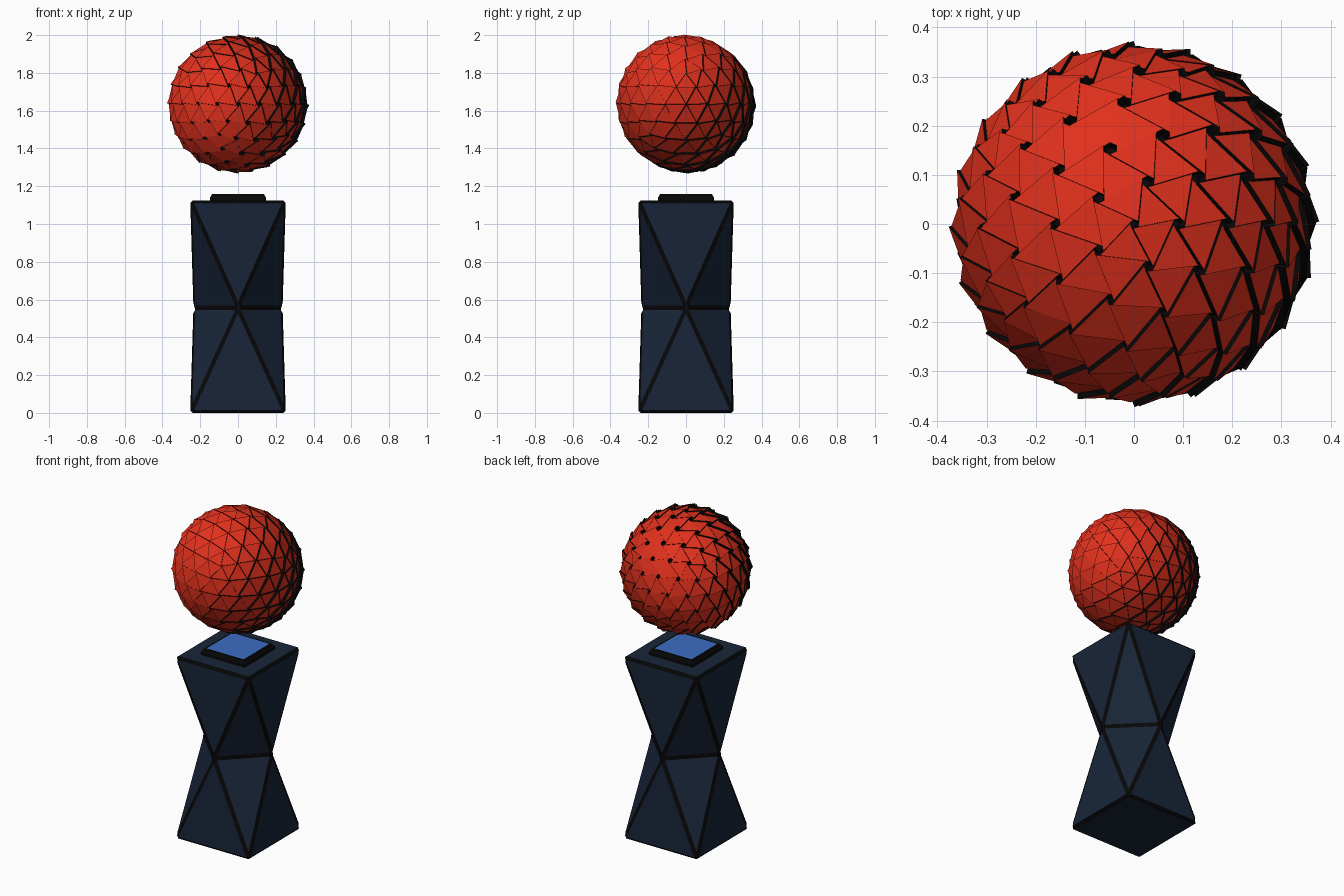
import bpy, bmesh
from math import cos, sin, pi, sqrt
from mathutils import Vector, Matrix

if "Cube" in bpy.data.objects:
    bpy.data.objects.remove(bpy.data.objects["Cube"])


def material(name, rgb):
    m = bpy.data.materials.new(name)
    m.diffuse_color = (*rgb, 1)
    m.use_nodes = True
    m.node_tree.nodes["Principled BSDF"].inputs["Base Color"].default_value = m.diffuse_color
    return m


RED = material("red", (0.75, 0.03, 0.012))
BLACK = material("black", (0.002, 0.002, 0.002))
NAVY = material("navy", (0.009, 0.018, 0.04))
BLUE = material("blue", (0.045, 0.15, 0.55))


def make_object(name, bm, mats):
    me = bpy.data.meshes.new(name)
    bm.to_mesh(me)
    bm.free()
    ob = bpy.data.objects.new(name, me)
    bpy.context.collection.objects.link(ob)
    for m in mats:
        me.materials.append(m)
    return ob


def ring(bm, radius, z, start):
    return [bm.verts.new((radius * cos(start + i * pi / 2),
                          radius * sin(start + i * pi / 2), z)) for i in range(4)]


# Pedestal: square, twisted square, square, with black chamfered edges
bm = bmesh.new()
low = ring(bm, 0.253 * sqrt(2), 0, pi / 4)
mid = ring(bm, 0.236, 0.557, 0)
top = ring(bm, 0.253 * sqrt(2), 1.125, pi / 4)
for i in range(4):
    j = (i + 1) % 4
    for end in (low, top):
        bm.faces.new((mid[i], mid[j], end[i]))
        bm.faces.new((end[i], end[j], mid[j]))
bm.faces.new(low)
bm.faces.new(top)
bmesh.ops.recalc_face_normals(bm, faces=bm.faces)
pedestal = make_object("pedestal", bm, [NAVY, BLACK])
bev = pedestal.modifiers.new("edge_trim", "BEVEL")
bev.width = 0.013
bev.segments = 1
bev.limit_method = 'NONE'
bev.material = 1

# Raised black plate with a blue panel on top
bm = bmesh.new()
base = ring(bm, 0.15 * sqrt(2), 1.115, pi / 4)
shoulder = ring(bm, 0.148 * sqrt(2), 1.14, pi / 4)
rim = ring(bm, 0.136 * sqrt(2), 1.16, pi / 4)
panel = ring(bm, 0.126 * sqrt(2), 1.16, pi / 4)
for a, b in ((base, shoulder), (shoulder, rim), (rim, panel)):
    for i in range(4):
        j = (i + 1) % 4
        bm.faces.new((a[i], a[j], b[j], b[i]))
bm.faces.new(panel).material_index = 1
bm.faces.new(base[::-1])
make_object("top_plate", bm, [BLACK, BLUE])

# Ball: icosphere tiles, each turned about its own centre on one shared axis
CENTRE = Vector((0, 0, 1.635))
TURN = Matrix.Rotation(0.25, 3, Vector((0, 0.62, 0.78)))
THICK = 0.025
src = bmesh.new()
bmesh.ops.create_icosphere(src, subdivisions=3, radius=0.362)
bm = bmesh.new()
for f in src.faces:
    c = f.calc_center_median()
    n = TURN @ f.normal
    pts = [c + TURN @ (v.co - c) * 0.97 + CENTRE for v in f.verts]
    outer = [bm.verts.new(p) for p in pts]
    inner = [bm.verts.new(p - n * THICK) for p in pts]
    bm.faces.new(outer)
    bm.faces.new(inner[::-1]).material_index = 1
    for i in range(3):
        j = (i + 1) % 3
        bm.faces.new((outer[j], outer[i], inner[i], inner[j])).material_index = 1
src.free()
make_object("ball_tiles", bm, [RED, BLACK])

# Dark core seen through the gaps
bm = bmesh.new()
bmesh.ops.create_icosphere(bm, subdivisions=3, radius=0.34,
                           matrix=Matrix.Translation(CENTRE))
make_object("ball_core", bm, [BLACK])
